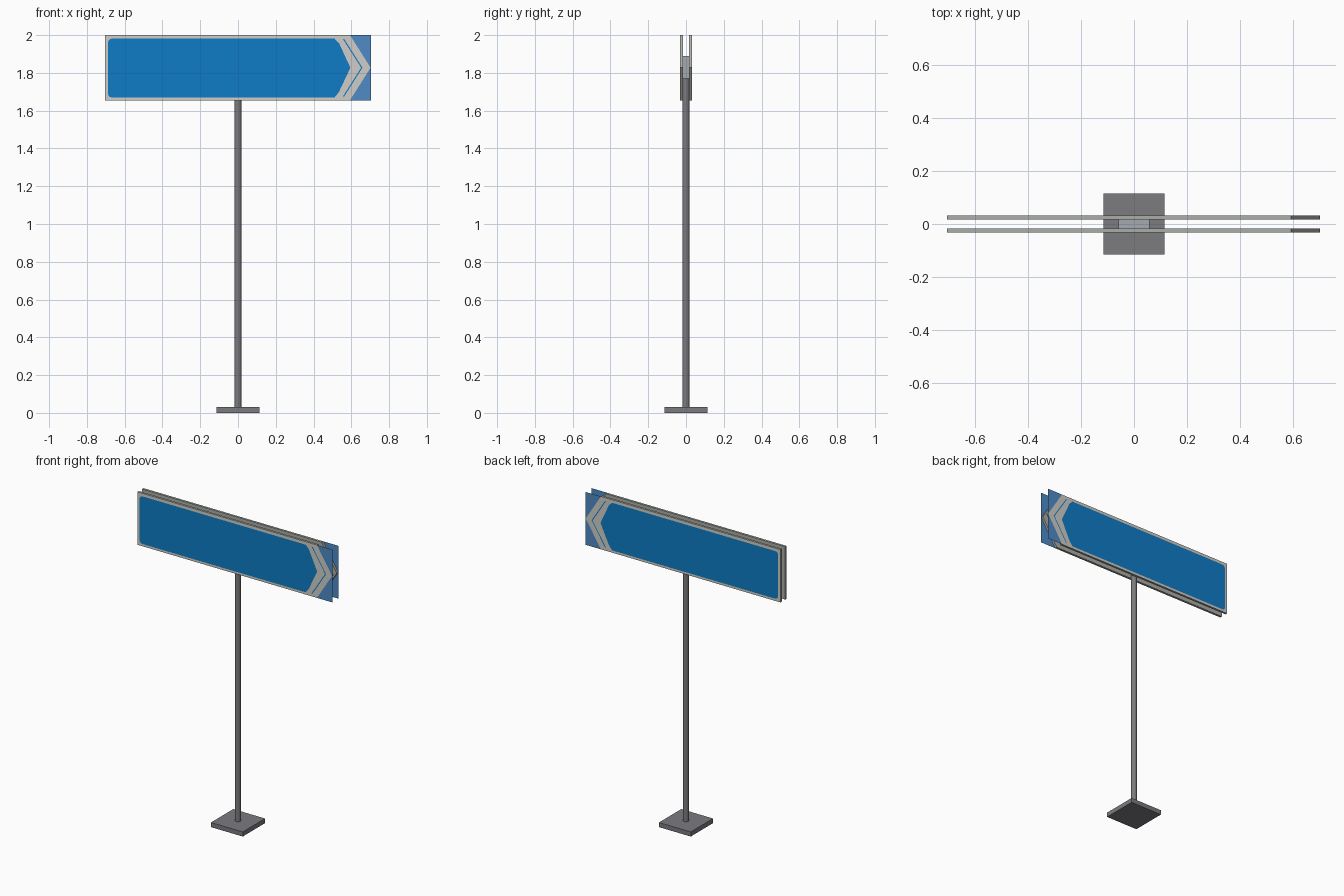
import bpy, bmesh, math

if "Cube" in bpy.data.objects:
    bpy.data.objects.remove(bpy.data.objects["Cube"])

def lin(c):
    c /= 255
    return c / 12.92 if c <= 0.04045 else ((c + 0.055) / 1.055) ** 2.4

def material(name, r, g, b):
    m = bpy.data.materials.new(name)
    m.diffuse_color = (lin(r), lin(g), lin(b), 1)
    m.use_nodes = True
    m.node_tree.nodes["Principled BSDF"].inputs["Base Color"].default_value = m.diffuse_color
    return m

POLE = material("pole_grey", 124, 124, 128)
BODY = material("panel_grey", 170, 173, 167)
WHITE = material("border_white", 207, 206, 200)
BLUE = material("sign_blue", 14, 124, 198)
PALE = material("corner_blue", 80, 139, 198)
BRACKET = material("bracket_grey", 164, 171, 176)

def finish(bm, name, mat):
    me = bpy.data.meshes.new(name)
    bm.to_mesh(me)
    bm.free()
    me.materials.append(mat)
    ob = bpy.data.objects.new(name, me)
    bpy.context.collection.objects.link(ob)
    return ob

def box(name, x0, x1, y0, y1, z0, z1, mat):
    bm = bmesh.new()
    bmesh.ops.create_cube(bm, size=1)
    for v in bm.verts:
        v.co.x = x0 if v.co.x < 0 else x1
        v.co.y = y0 if v.co.y < 0 else y1
        v.co.z = z0 if v.co.z < 0 else z1
    return finish(bm, name, mat)

def plate(name, pts, y0, y1, mat):
    """Outline in x,z; flat face at y0, or a prism reaching to y1."""
    bm = bmesh.new()
    f = bm.faces.new([bm.verts.new((x, y0, z)) for x, z in pts])
    if y1 is not None:
        r = bmesh.ops.extrude_face_region(bm, geom=[f])
        for v in r["geom"]:
            if isinstance(v, bmesh.types.BMVert):
                v.co.y = y1
    bmesh.ops.recalc_face_normals(bm, faces=bm.faces)
    if y1 is None and bm.faces[:][0].normal.y * y0 < 0:
        bmesh.ops.reverse_faces(bm, faces=bm.faces[:])
    return finish(bm, name, mat)

def corner(cx, cz, r, a0):
    return [(cx + r * math.cos(math.radians(a0 + k * 30)),
             cz + r * math.sin(math.radians(a0 + k * 30))) for k in range(4)]

# base and pole
box("base_plate", -0.115, 0.115, -0.115, 0.115, 0, 0.03, POLE)
bm = bmesh.new()
bmesh.ops.create_cone(bm, cap_ends=True, segments=16, radius1=0.0185, radius2=0.0185, depth=1.77)
bmesh.ops.translate(bm, verts=bm.verts, vec=(0, 0, 0.915))
for f in bm.faces:
    f.smooth = len(f.verts) == 4
for e in bm.edges:
    e.smooth = all(len(f.verts) == 4 for f in e.link_faces)
finish(bm, "pole", POLE)

# bracket between the two panels
box("bracket", -0.058, 0.058, -0.017, 0.017, 1.77, 1.89, BRACKET)

X, Z0, Z1, ZM, NECK = 0.705, 1.655, 2.0, 1.8275, 0.593
arrow = [(-X, Z0), (NECK, Z0), (X - 0.003, ZM), (NECK, Z1), (-X, Z1)]
field = (corner(-0.668, 1.69, 0.02, 180) + [(0.512, 1.67), (0.535, 1.70), (0.595, ZM),
         (0.535, 1.957), (0.512, 1.981)] + corner(-0.668, 1.961, 0.02, 90))
stripe = [(0.562, 1.675), (0.659, ZM), (0.562, 1.98),
          (0.555, 1.98), (0.652, ZM), (0.555, 1.675)]

for side, s in (("front", -1), ("back", 1)):
    # arrow-shaped board, its white face, blue field and chevron line
    plate(side + "_panel", arrow, s * 0.017, s * 0.0315, BODY)
    plate(side + "_border", arrow, s * 0.032, None, WHITE)
    plate(side + "_field", field, s * 0.0327, None, BLUE)
    plate(side + "_chevron_line", stripe, s * 0.0327, None, BLUE)
    # thin blue corners beside the arrow tip
    for name, z in (("lower", Z0), ("upper", Z1)):
        plate(f"{side}_{name}_corner", [(NECK, z), (X, z), (X, ZM), (X - 0.003, ZM)],
              s * 0.032, None, PALE)
